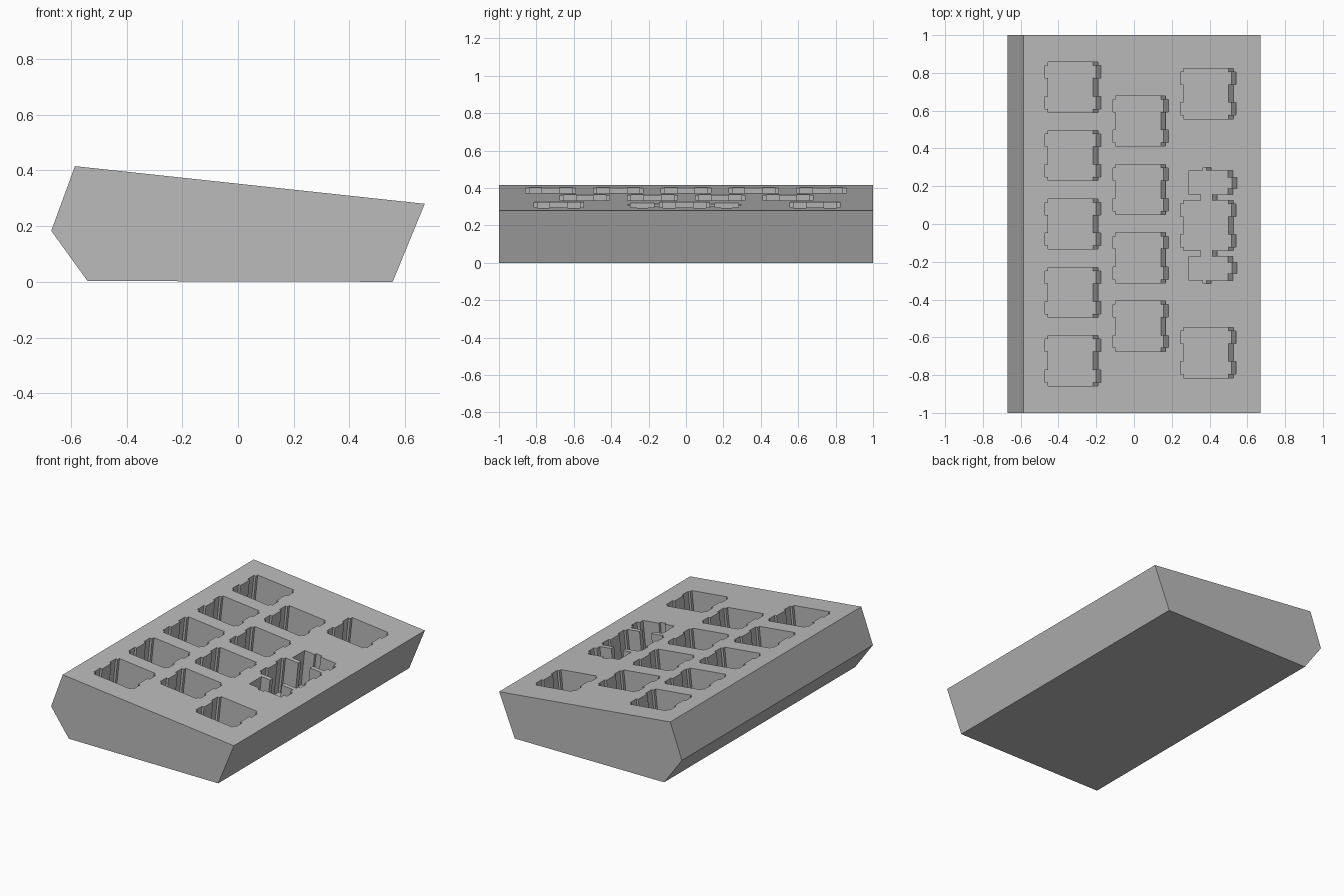
import bpy
import bmesh
from mathutils import Vector

cube = bpy.data.objects.get("Cube")
if cube:
    bpy.data.objects.remove(cube, do_unlink=True)

# Single plain material
grey = bpy.data.materials.new("Light grey")
grey.use_nodes = True
colour = (0.5, 0.5, 0.5, 1)
grey.diffuse_color = colour
grey.node_tree.nodes["Principled BSDF"].inputs["Base Color"].default_value = colour


def add_prism(bm, points, offset):
    """Extrude a closed outline along an offset."""
    face = bm.faces.new([bm.verts.new(p) for p in points])
    moved = bmesh.ops.extrude_face_region(bm, geom=[face])["geom"]
    verts = [g for g in moved if isinstance(g, bmesh.types.BMVert)]
    bmesh.ops.translate(bm, verts=verts, vec=offset)


def make_object(name, bm):
    bmesh.ops.recalc_face_normals(bm, faces=bm.faces)
    mesh = bpy.data.meshes.new(name)
    bm.to_mesh(mesh)
    bm.free()
    mesh.materials.append(grey)
    obj = bpy.data.objects.new(name, mesh)
    bpy.context.collection.objects.link(obj)
    return obj


# Wedge body: side profile swept along its length
top_back, top_front = Vector((-0.585, 0, 0.415)), Vector((0.67, 0, 0.28))
profile = [top_back, top_front, (0.555, 0, 0), (-0.54, 0, 0.003), (-0.67, 0, 0.183)]
bm = bmesh.new()
add_prism(bm, [Vector(p) + Vector((0, -1, 0)) for p in profile], (0, 2, 0))
body = make_object("keypad_body", bm)

# Key hole outline: square with two clip notches on each side
HALF, CLIP, N1, N2 = 0.133, 0.148, 0.048, 0.114
side = [(HALF, N1), (CLIP, N1), (CLIP, N2), (HALF, N2), (HALF, HALF)]


def mirror_y(half):
    """Close a half outline by reflecting it across its centre line."""
    return half + [(x, -y) for x, y in reversed(half)]


key_hole = mirror_y(side + [(-x, y) for x, y in reversed(side)])

# Double-width key hole: same square joined to a stabiliser pocket on each end
stabiliser = [
    (0.046, HALF), (0.046, 0.163), (0.13, 0.163), (0.13, 0.195), (0.151, 0.195),
    (0.151, 0.255), (0.13, 0.255), (0.13, 0.29), (0.014, 0.29), (0.014, 0.306),
    (-0.03, 0.306), (-0.03, 0.29), (-0.103, 0.29), (-0.103, 0.163),
    (-0.04, 0.163), (-0.04, HALF),
]
wide_hole = mirror_y(side + stabiliser + [(-x, y) for x, y in reversed(side)])

# Pockets are sunk square to the sloping top
slope = (top_front - top_back).normalized()
normal = Vector((-slope.z, 0, slope.x))
PITCH, DEPTH, RISE = 0.362, 0.235, 0.05
bm = bmesh.new()


def add_pocket(outline, x, y):
    centre = top_back + slope * ((x - top_back.x) / slope.x) + Vector((0, y, 0))
    points = [centre + slope * u + Vector((0, v, 0)) + normal * RISE for u, v in outline]
    add_prism(bm, points, -normal * (DEPTH + RISE))


for i in range(5):
    add_pocket(key_hole, -0.323, (i - 2) * PITCH)
for i in range(4):
    add_pocket(key_hole, 0.035, (i - 1.5) * PITCH + 0.002)
for y in (-0.681, 0.69):
    add_pocket(key_hole, 0.394, y)
add_pocket(wide_hole, 0.394, -0.008)
cutter = make_object("pocket_cutter", bm)
cutter.hide_render = True

# Cut the pockets and discard the cutter
cut = body.modifiers.new("Pockets", "BOOLEAN")
cut.operation = "DIFFERENCE"
cut.solver = "EXACT"
cut.object = cutter
bpy.context.view_layer.objects.active = body
bpy.ops.object.modifier_apply(modifier=cut.name)
bpy.data.objects.remove(cutter, do_unlink=True)
